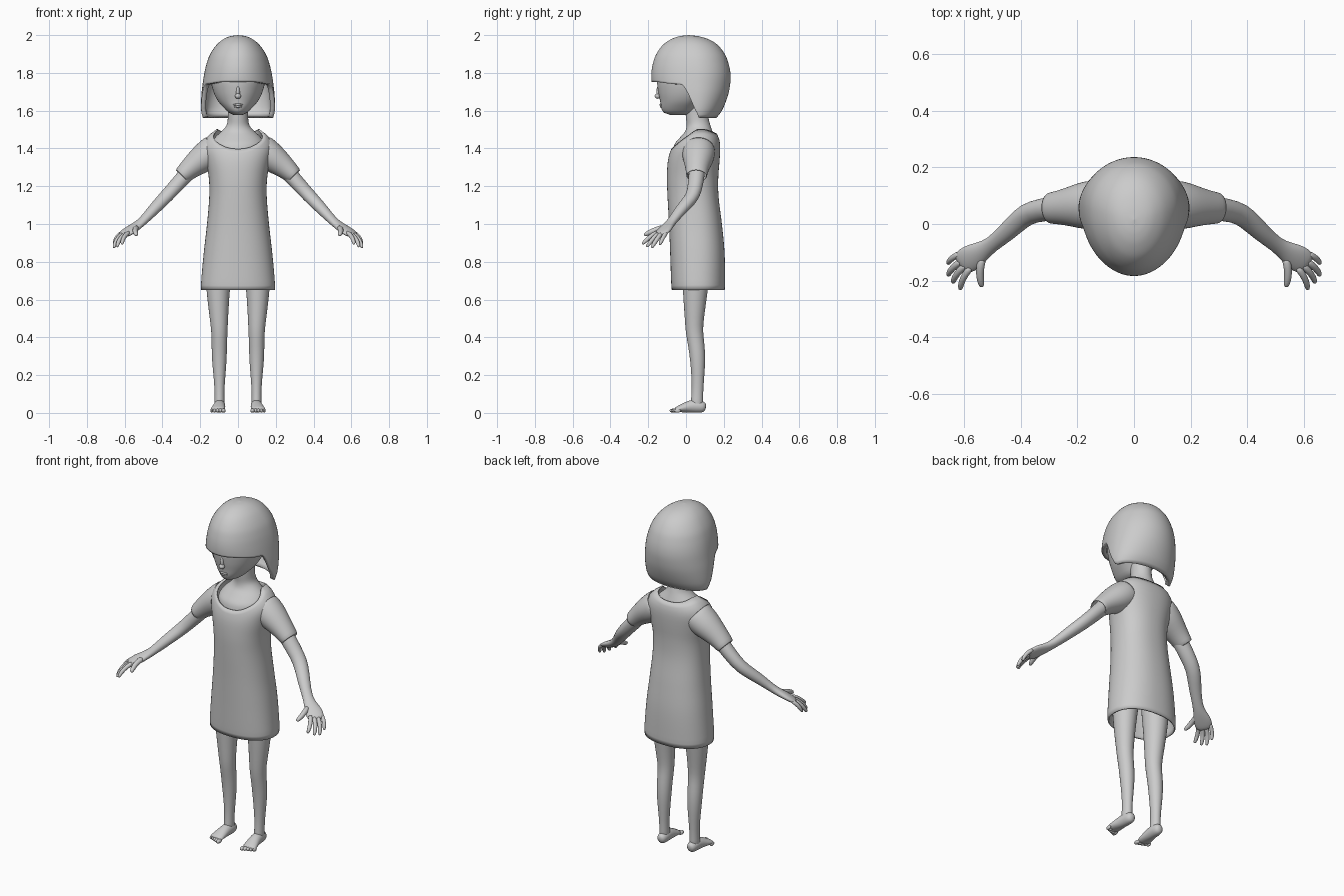
import bpy, bmesh, math
from mathutils import Vector, Matrix


def finish(bm, name, mirror=False, thick=0, subdiv=0):
    bmesh.ops.remove_doubles(bm, verts=bm.verts, dist=0.0003)
    bmesh.ops.recalc_face_normals(bm, faces=bm.faces)
    for f in bm.faces:
        f.smooth = True
    me = bpy.data.meshes.new(name)
    bm.to_mesh(me)
    bm.free()
    ob = bpy.data.objects.new(name, me)
    bpy.context.collection.objects.link(ob)
    if thick:
        s = ob.modifiers.new("thickness", "SOLIDIFY")
        s.thickness, s.offset = thick, -1
    if subdiv:
        ob.modifiers.new("smooth", "SUBSURF").levels = subdiv
        ob.modifiers["smooth"].render_levels = subdiv
    if mirror:
        ob.modifiers.new("mirror", "MIRROR")
    return ob


def skin_rings(bm, rings, caps):
    rows = [[bm.verts.new(p) for p in r] for r in rings]
    n = len(rows[0])
    for a, b in zip(rows, rows[1:]):
        for i in range(n):
            j = (i + 1) % n
            bm.faces.new((a[i], a[j], b[j], b[i]))
    if caps:
        bm.faces.new(rows[0])
        bm.faces.new(rows[-1])


def sample(table, z):
    """Smooth interpolation of rows (z, half width, front y, centre y, back y)."""
    k = 0
    while k < len(table) - 2 and z > table[k + 1][0]:
        k += 1
    p, q = table[k], table[k + 1]
    o, r = table[max(k - 1, 0)], table[min(k + 2, len(table) - 1)]
    h = q[0] - p[0]
    t = min(max((z - p[0]) / h, 0), 1)
    out = []
    for c in range(1, 5):
        m0 = (q[c] - o[c]) / (q[0] - o[0]) * h
        m1 = (r[c] - p[c]) / (r[0] - p[0]) * h
        out.append((2*t**3 - 3*t*t + 1) * p[c] + (t**3 - 2*t*t + t) * m0
                   + (3*t*t - 2*t**3) * q[c] + (t**3 - t*t) * m1)
    return out


def loft(name, table, start, end, ease=False, caps=False, thick=0, power=2.0, n=64, m=32):
    """Vertical loft whose two rims may vary with angle (0 = back, pi = front)."""
    bm = bmesh.new()
    rings = []
    for i in range(m + 1):
        t = i / m
        if ease:
            t = 1 - math.cos(t * math.pi / 2)
        ring = []
        for j in range(n):
            a = 2 * math.pi * j / n
            z = start(a) + (end(a) - start(a)) * t
            w, f, c, b = sample(table, z)
            s, k = math.sin(a), math.cos(a)
            x = w * math.copysign(abs(s) ** (2 / power), s)
            k = math.copysign(abs(k) ** (2 / power), k)
            ring.append((x, c + k * ((b - c) if k > 0 else (c - f)), z))
        rings.append(ring)
    skin_rings(bm, rings, caps)
    return finish(bm, name, thick=thick)


def tube(bm, pts, wide, n=12, caps=True):
    """Tube through (x, y, z, radius along wide, other radius)."""
    P = [Vector(p[:3]) for p in pts]
    rings = []
    for i, p in enumerate(P):
        d = (P[min(i + 1, len(P) - 1)] - P[max(i - 1, 0)]).normalized()
        u = Vector(wide)
        u = (u - d * u.dot(d)).normalized()
        v = d.cross(u)
        rings.append([p + u * pts[i][3] * math.cos(2*math.pi*j/n)
                      + v * pts[i][4] * math.sin(2*math.pi*j/n) for j in range(n)])
    skin_rings(bm, rings, caps)


def ball(bm, loc, size):
    bmesh.ops.create_uvsphere(bm, u_segments=16, v_segments=10, radius=1,
                              matrix=Matrix.Translation(loc) @ Matrix.Diagonal((*size, 1)))


def step(a, lo, hi):
    t = min(max((a - lo) / (hi - lo), 0), 1)
    return t * t * (3 - 2 * t)


def from_back(a):
    return math.degrees(min(a, 2 * math.pi - a))


# hair: long bob behind, straight fringe in front
hair = [(1.56, .186, -.16, .06, .160), (1.60, .195, -.165, .06, .19),
        (1.68, .194, -.17, .06, .222), (1.75, .186, -.182, .06, .235),
        (1.80, .178, -.183, .06, .235), (1.85, .166, -.175, .055, .225),
        (1.90, .147, -.157, .05, .205), (1.95, .112, -.12, .04, .165),
        (1.98, .075, -.075, .03, .115), (1.995, .038, -.03, .02, .06), (2.0, 0, .015, .015, .015)]
loft("hair", hair, lambda a: 2.0,
     lambda a: 1.562 + .178 * step(from_back(a), 84, 112) + .013 * step(from_back(a), 112, 160),
     ease=True, thick=.025, n=96, m=40)

# head
head = [(1.578, .025, -.085, -.03, .03), (1.585, .042, -.112, -.03, .045),
        (1.61, .070, -.13, -.02, .06), (1.65, .105, -.137, 0, .09),
        (1.70, .130, -.147, .02, .13), (1.76, .143, -.153, .03, .17), (1.85, .138, -.14, .03, .18),
        (1.92, .105, -.09, .03, .14), (1.96, .05, -.03, .03, .08)]
loft("head", head, lambda a: 1.578, lambda a: 1.96, caps=True)

# nose and lips
bm = bmesh.new()
ball(bm, (0, -.150, 1.677), (.016, .016, .014))
ball(bm, (0, -.143, 1.70), (.010, .014, .035))
ball(bm, (0, -.133, 1.632), (.026, .008, .006))
ball(bm, (0, -.130, 1.621), (.021, .008, .006))
finish(bm, "nose_and_lips")

# neck flowing into the upper chest
neck = [(1.34, .13, -.075, .05, .15), (1.42, .14, -.062, .05, .155), (1.46, .12, -.03, .06, .15),
        (1.49, .088, -.005, .065, .14), (1.52, .062, .003, .065, .13),
        (1.56, .054, 0, .06, .12), (1.66, .055, -.01, .055, .12)]
loft("neck_and_chest", neck, lambda a: 1.34, lambda a: 1.66, caps=True)

# dress body with a scooped neckline
dress = [(.65, .195, -.075, .06, .205), (.68, .196, -.078, .06, .207), (.85, .181, -.084, .06, .204),
         (1.0, .164, -.09, .055, .19), (1.15, .152, -.098, .05, .172), (1.25, .155, -.101, .045, .171),
         (1.34, .172, -.095, .05, .178), (1.40, .184, -.077, .055, .181),
         (1.44, .178, -.053, .06, .178), (1.47, .155, -.025, .065, .168), (1.505, .108, .01, .07, .145)]
loft("dress_body", dress, lambda a: .65,
     lambda a: 1.503 - .105 * step(from_back(a), 92, 178) - .025 * (1 - step(from_back(a), 0, 80)),
     thick=.008, power=2.25)

# sleeves
bm = bmesh.new()
tube(bm, [(.12, .068, 1.395, .088, .085), (.17, .066, 1.358, .088, .082), (.22, .062, 1.322, .072, .068),
          (.265, .058, 1.285, .060, .055), (.299, .056, 1.252, .056, .047)],
     (0, 1, 0), n=20, caps=False)
finish(bm, "sleeve", mirror=True, thick=.007, subdiv=1)

# arms with palms
bm = bmesh.new()
tube(bm, [(.20, .065, 1.35, .046, .046), (.28, .056, 1.255, .044, .041), (.36, .045, 1.168, .041, .036),
          (.40, .02, 1.125, .039, .034), (.45, -.03, 1.073, .034, .030), (.505, -.075, 1.013, .026, .022),
          (.54, -.097, .987, .037, .021), (.575, -.118, .965, .050, .019),
          (.60, -.135, .948, .046, .016), (.615, -.145, .938, .036, .011)], (.6, .75, .1), n=16)
finish(bm, "arm", mirror=True, subdiv=1)

# thumb and fingers
bm = bmesh.new()
for base, tip, r in [((.535, -.115, .982), (.537, -.222, .94), .016), ((.575, -.150, .958), (.614, -.232, .893), .013),
                     ((.592, -.142, .953), (.640, -.208, .878), .013), ((.606, -.128, .952), (.657, -.182, .873), .013),
                     ((.612, -.103, .957), (.657, -.140, .888), .012)]:
    a, b = Vector(base), Vector(tip)
    tube(bm, [(*(a.lerp(b, t) + Vector((.01, 0, .006)) * math.sin(t * math.pi)), r * k, r * k)
              for t, k in ((0, 1.1), (.35, 1), (.7, .95), (.93, .75), (1, .4))], (.6, .75, .1), n=8)
finish(bm, "fingers", mirror=True, subdiv=1)

# legs
bm = bmesh.new()
tube(bm, [(.098, .055, .84, .082, .085), (.105, .052, .72, .069, .073), (.105, .048, .62, .060, .064),
          (.101, .044, .50, .049, .051), (.098, .043, .43, .043, .046), (.099, .055, .36, .041, .044),
          (.099, .063, .28, .040, .041), (.098, .063, .18, .030, .033), (.098, .060, .10, .025, .030),
          (.098, .058, .05, .028, .034), (.098, .056, .025, .024, .03)], (1, 0, 0), n=20)
finish(bm, "leg", mirror=True, subdiv=1)

# feet with toes
bm = bmesh.new()
tube(bm, [(.096, .106, .028, .016, .018), (.096, .09, .031, .028, .031), (.097, .055, .036, .031, .036),
          (.099, .02, .034, .032, .034), (.103, -.015, .026, .037, .024),
          (.107, -.045, .019, .040, .016), (.108, -.06, .015, .036, .011)], (1, 0, 0), n=16)
finish(bm, "foot", mirror=True, subdiv=1)
bm = bmesh.new()
for i in range(5):
    ball(bm, (.077 + .0155 * i, -.066 + .0055 * i, .012), (.0115 - .001 * i, .021 - .001 * i, .011))
finish(bm, "toes", mirror=True)
